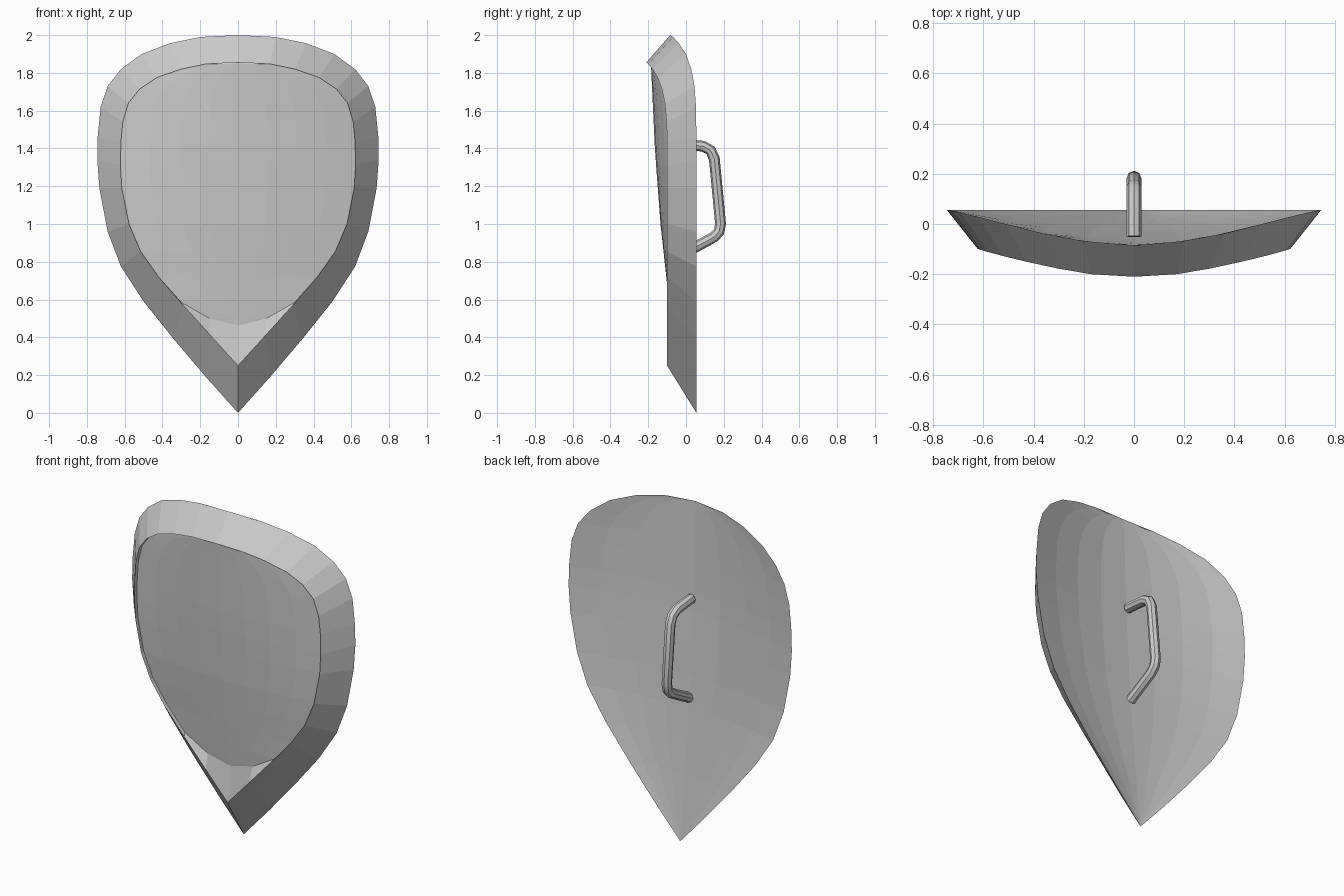
import bpy, bmesh
from mathutils import Vector

if "Cube" in bpy.data.objects:
    bpy.data.objects.remove(bpy.data.objects["Cube"])

grey = bpy.data.materials.new("plain grey")
grey.use_nodes = True
colour = (0.6, 0.6, 0.6, 1)
grey.diffuse_color = colour
grey.node_tree.nodes["Principled BSDF"].inputs["Base Color"].default_value = colour

# Half outlines from top centre to bottom tip, as (x, y, z)
outer = [(0, -.085, 2), (.2, -.068, 1.99), (.36, -.038, 1.957), (.51, 0, 1.9),
         (.62, .028, 1.82), (.69, .045, 1.73), (.727, .053, 1.62),
         (.743, .055, 1.46), (.745, .055, 1.34), (.734, .055, 1.19),
         (.69, .055, .96), (.62, .055, .775), (.5, .055, .59),
         (.34, .055, .39), (.17, .055, .19), (0, .055, 0)]
inner = [(0, -.21, 1.855), (.17, -.2, 1.847), (.3, -.178, 1.82), (.43, -.15, 1.775),
         (.52, -.128, 1.715), (.58, -.112, 1.64), (.61, -.103, 1.54),
         (.62, -.1, 1.43), (.622, -.1, 1.31), (.615, -.1, 1.19),
         (.577, -.1, 1.0), (.515, -.1, .855), (.42, -.1, .72),
         (.29, -.1, .57), (.145, -.1, .41), (0, -.1, .25)]

# The face panel sits just behind the rim and has a rounder bottom
panel = [(x, y + .025, z) for x, y, z in inner]
panel[-3:] = [(.3, -.078, .585), (.15, -.077, .5), (0, -.075, .463)]

# Centre line depth of the curved surfaces, as (z, y)
FRONT_BOW = [(.46, -.075), (.68, -.1), (1.0, -.135), (1.4, -.165), (1.86, -.186)]
BACK_BOW = [(0, .055), (.4, .012), (.85, -.03), (1.4, -.065), (2, -.085)]


def lookup(table, z):
    for (z0, y0), (z1, y1) in zip(table, table[1:]):
        if z <= z1:
            return y0 + (y1 - y0) * (z - z0) / (z1 - z0)
    return table[-1][1]


def bowed_surface(bm, half, bow, steps=8):
    """Rows of faces across the outline, bulging toward the centre line."""
    rows = []
    for x, y, z in half:
        row = []
        for i in range(steps + 1):
            t = 2 * i / steps - 1
            depth = y + (lookup(bow, z) - y) * (1 - t * t) if x else y
            row.append(bm.verts.new((x * t, depth, z)))
        rows.append(row)
    skin(bm, rows)


def skin(bm, rows):
    for a, b in zip(rows, rows[1:]):
        for i in range(len(a) - 1):
            bm.faces.new((a[i], a[i + 1], b[i + 1], b[i]))


# Shield body: sloped rim, inner wall, face panel and back
bm = bmesh.new()
for side in (1, -1):
    skin(bm, [[bm.verts.new((side * x, y, z)) for x, y, z in ring]
              for ring in (outer, inner, panel)])
bowed_surface(bm, panel, FRONT_BOW)
bowed_surface(bm, outer, BACK_BOW)
bmesh.ops.remove_doubles(bm, verts=bm.verts, dist=.0005)
bmesh.ops.recalc_face_normals(bm, faces=bm.faces)
mesh = bpy.data.meshes.new("shield_body")
bm.to_mesh(mesh)
bm.free()
mesh.materials.append(grey)
body = bpy.data.objects.new("shield_body", mesh)
bpy.context.collection.objects.link(body)

# Grip: round bar bent behind the shield
path = [(-.05, 1.425), (.09, 1.412), (.13, 1.39), (.15, 1.345),
        (.183, 1.0), (.175, .96), (.15, .932), (.055, .88), (-.03, .835)]
curve = bpy.data.curves.new("handle", "CURVE")
curve.dimensions = "3D"
curve.bevel_depth = .029
curve.bevel_resolution = 2
curve.use_fill_caps = True
spline = curve.splines.new("POLY")
spline.points.add(len(path) - 1)
for point, (y, z) in zip(spline.points, path):
    point.co = (0, y, z, 1)
curve.materials.append(grey)
handle = bpy.data.objects.new("handle", curve)
bpy.context.collection.objects.link(handle)
bpy.context.view_layer.objects.active = handle
handle.select_set(True)
bpy.ops.object.convert(target="MESH")
bpy.ops.object.shade_smooth_by_angle(angle=.7)
